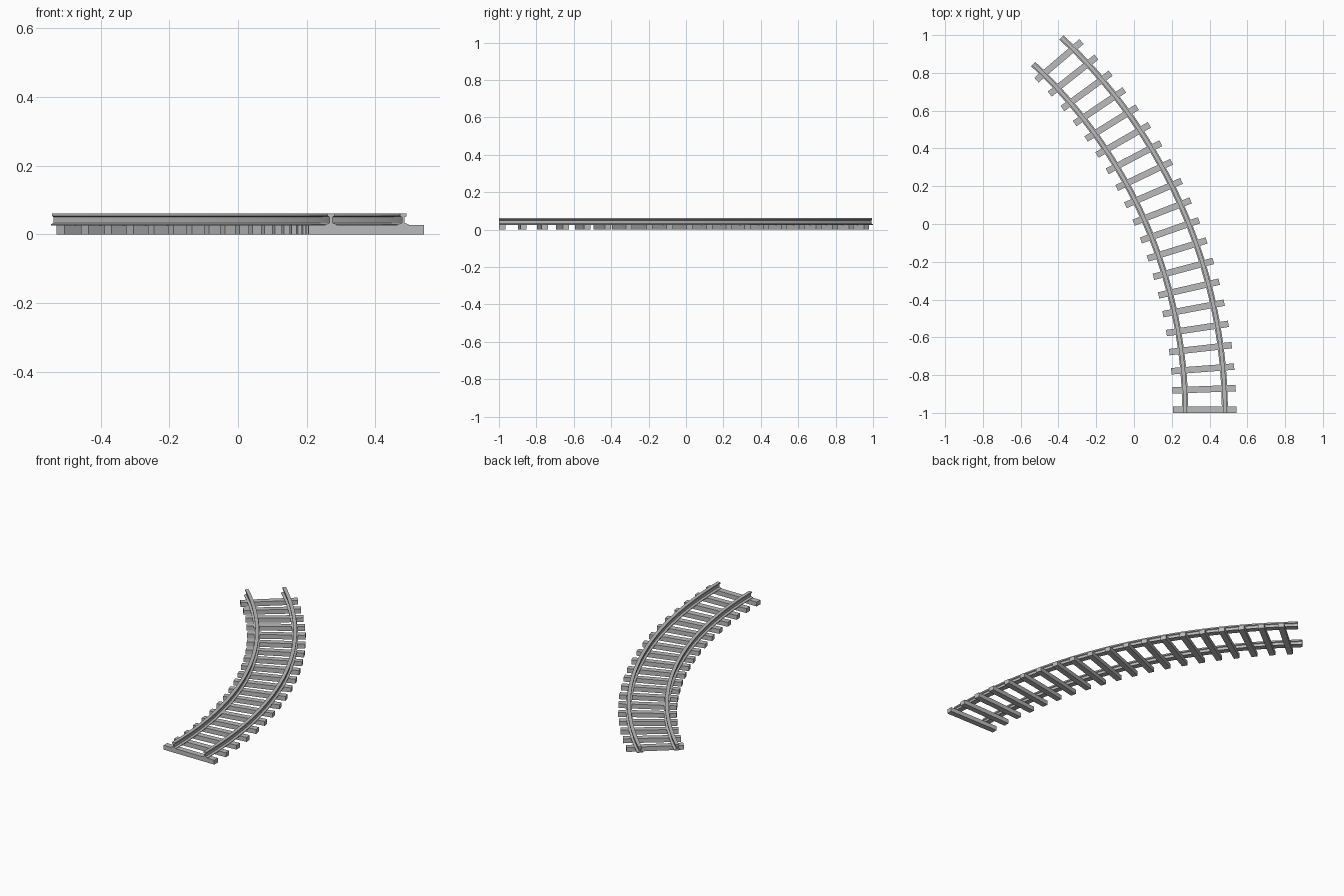
import bpy, bmesh
from math import sin, cos, atan2, radians
from mathutils import Matrix, Vector

cube = bpy.data.objects.get("Cube")
if cube:
    bpy.data.objects.remove(cube, do_unlink=True)

# One plain grey for the whole track
grey = bpy.data.materials.new("track_grey")
grey.use_nodes = True
colour = (0.5, 0.5, 0.5, 1)
grey.diffuse_color = colour
grey.node_tree.nodes["Principled BSDF"].inputs["Base Color"].default_value = colour


def make_object(name, bm):
    bmesh.ops.recalc_face_normals(bm, faces=bm.faces)
    mesh = bpy.data.meshes.new(name)
    bm.to_mesh(mesh)
    bm.free()
    mesh.materials.append(grey)
    obj = bpy.data.objects.new(name, mesh)
    bpy.context.collection.objects.link(obj)
    return obj


# Rail cross-section: (offset, height) for one half, mirrored to the other
HALF = [(0.016, 0.025), (0.016, 0.029), (0.004, 0.033),
        (0.004, 0.050), (0.010, 0.053), (0.010, 0.061)]
PROFILE = HALF + [(-u, z) for u, z in reversed(HALF)]


def rail(name, start_x, end_x, end_y, steps=40):
    """Sweep the profile round an arc that leaves the front edge straight back."""
    run, drift = end_y + 1, start_x - end_x
    angle = 2 * atan2(drift, run)
    radius = run / sin(angle)
    bm = bmesh.new()
    rings = []
    for i in range(steps + 1):
        a = angle * i / steps
        rings.append([bm.verts.new((start_x - radius + (radius + u) * cos(a),
                                    -1 + (radius + u) * sin(a), z))
                      for u, z in PROFILE])
    n = len(PROFILE)
    for r, s in zip(rings, rings[1:]):
        for k in range(n):
            bm.faces.new((r[k], r[(k + 1) % n], s[(k + 1) % n], s[k]))
    bm.faces.new(rings[0])
    bm.faces.new(rings[-1])
    obj = make_object(name, bm)
    bpy.ops.object.select_all(action='DESELECT')
    obj.select_set(True)
    bpy.context.view_layer.objects.active = obj
    bpy.ops.object.shade_smooth_by_angle(angle=radians(15))


rail("outer_rail", 0.481, -0.385, 0.988)
rail("inner_rail", 0.271, -0.534, 0.847)

# Sleepers fanned along the centre line
COUNT, RADIUS = 20, 2.637
for i in range(COUNT):
    t = i / (COUNT - 1)
    a = radians(0.37 + 44.6 * t)
    centre = Vector((0.374 - RADIUS + RADIUS * cos(a), -1 + RADIUS * sin(a), 0.0132))
    size = (0.336 - 0.022 * t, 0.034, 0.0264)
    bm = bmesh.new()
    bmesh.ops.create_cube(bm, size=1, matrix=Matrix.LocRotScale(
        centre, Matrix.Rotation(radians(40.5 * t), 3, 'Z'), Vector(size)))
    make_object(f"sleeper_{i + 1}", bm)
